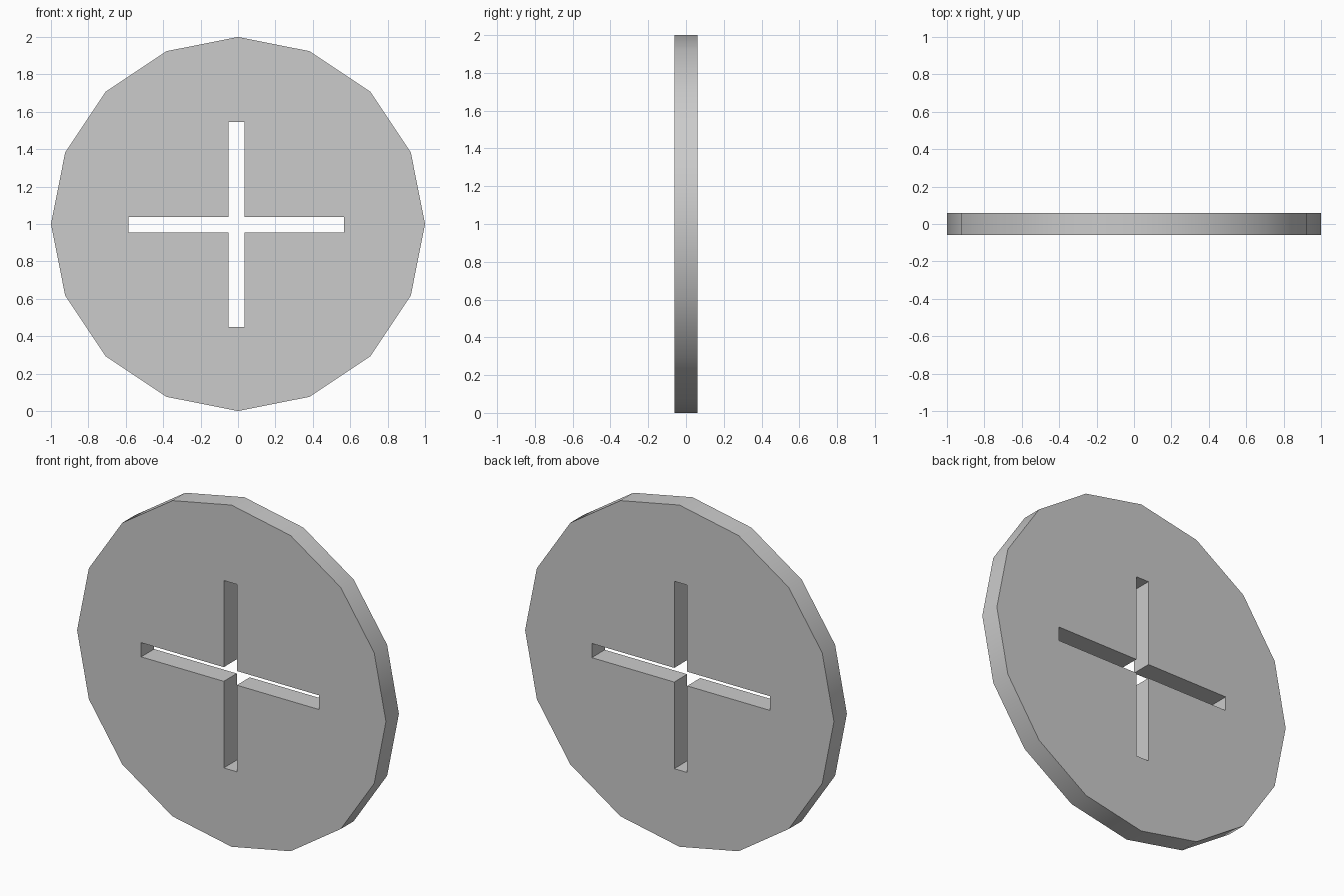
import bpy, bmesh, math

if "Cube" in bpy.data.objects:
    bpy.data.objects.remove(bpy.data.objects["Cube"])

HALF_THICK = 0.06


def prism(name, outline, half_depth):
    """Extrude an (x, z) outline along y, centred on y = 0."""
    bm = bmesh.new()
    face = bm.faces.new([bm.verts.new((x, -half_depth, z)) for x, z in outline])
    ext = bmesh.ops.extrude_face_region(bm, geom=[face], use_keep_orig=True)
    moved = [v for v in ext["geom"] if isinstance(v, bmesh.types.BMVert)]
    bmesh.ops.translate(bm, verts=moved, vec=(0, 2 * half_depth, 0))
    bmesh.ops.recalc_face_normals(bm, faces=bm.faces)
    mesh = bpy.data.meshes.new(name)
    bm.to_mesh(mesh)
    bm.free()
    obj = bpy.data.objects.new(name, mesh)
    bpy.context.collection.objects.link(obj)
    return obj


# Sixteen-sided disc standing on its rim
ring = [i * math.tau / 16 for i in range(16)]
disc = prism("disc", [(math.cos(a), 1 + math.sin(a)) for a in ring], HALF_THICK)

# Cross-shaped through slot, slightly off centre
x0, x1, x2, x3 = -0.585, -0.05, 0.034, 0.568
z0, z1, z2, z3 = 0.448, 0.955, 1.038, 1.545
cross = prism("cross_cutter", [
    (x1, z0), (x2, z0), (x2, z1), (x3, z1), (x3, z2), (x2, z2),
    (x2, z3), (x1, z3), (x1, z2), (x0, z2), (x0, z1), (x1, z1)], 0.2)
cross.hide_render = True

cut = disc.modifiers.new("cross_slot", "BOOLEAN")
cut.operation = "DIFFERENCE"
cut.solver = "EXACT"
cut.object = cross

bpy.context.view_layer.objects.active = disc
disc.select_set(True)
bpy.ops.object.modifier_apply(modifier=cut.name)
bpy.data.objects.remove(cross)

# Smooth rim, sharp face and slot edges
bpy.ops.object.shade_smooth_by_angle(angle=math.radians(30))
